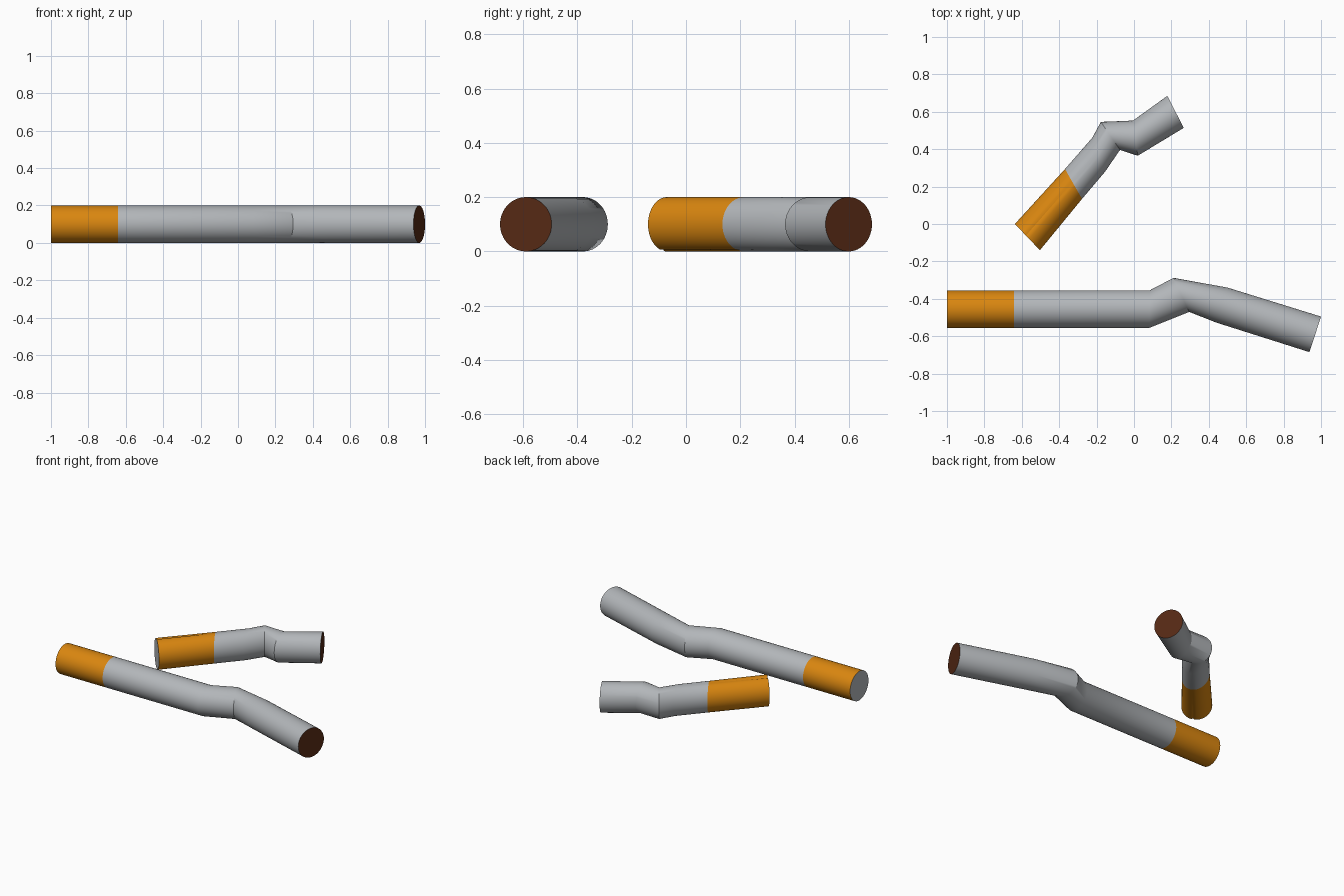
import bpy, bmesh, math
from mathutils import Vector

if "Cube" in bpy.data.objects:
    bpy.data.objects.remove(bpy.data.objects["Cube"])


def material(name, rgb):
    m = bpy.data.materials.new(name)
    m.diffuse_color = (*rgb, 1)
    m.use_nodes = True
    m.node_tree.nodes["Principled BSDF"].inputs["Base Color"].default_value = m.diffuse_color
    return m


paper = material("grey paper", (0.45, 0.47, 0.49))
orange = material("orange filter wrap", (0.70, 0.24, 0.005))
brown = material("dark brown filling", (0.09, 0.022, 0.007))
SIDES, RADIUS = 48, 0.1


def bent_stub(name, rings, dents=()):
    """Tube through rings, each given by its two edge points in top view."""
    bm = bmesh.new()
    loops = []
    for i, (ax, ay, bx, by) in enumerate(rings):
        a, b = Vector((ax, ay, RADIUS)), Vector((bx, by, RADIUS))
        centre, half = (a + b) / 2, (a - b) / 2
        loop = []
        for k in range(SIDES):
            t = math.tau * k / SIDES
            # small lengthwise crease in the crushed wrap
            r = dents[i] if i < len(dents) and k in (11, 34) else 1.0
            p = centre + half * math.cos(t) * r
            p.z += RADIUS * math.sin(t) * r
            loop.append(bm.verts.new(p))
        loops.append(loop)
    for i in range(len(loops) - 1):
        for k in range(SIDES):
            n = (k + 1) % SIDES
            f = bm.faces.new((loops[i][k], loops[i][n], loops[i + 1][n], loops[i + 1][k]))
            f.material_index = 1 if i == 0 else 0
    # filter end and burnt end
    bm.faces.new(loops[0]).material_index = 0
    bm.faces.new(loops[-1]).material_index = 2
    bmesh.ops.recalc_face_normals(bm, faces=bm.faces)
    me = bpy.data.meshes.new(name)
    bm.to_mesh(me)
    bm.free()
    for m in (paper, orange, brown):
        me.materials.append(m)
    ob = bpy.data.objects.new(name, me)
    bpy.context.collection.objects.link(ob)
    bpy.ops.object.select_all(action='DESELECT')
    ob.select_set(True)
    bpy.context.view_layer.objects.active = ob
    bpy.ops.object.shade_smooth_by_angle(angle=math.radians(30))


# long gently bent stub
bent_stub("long_stub", [
    (-1.0, -0.355, -1.0, -0.555), (-0.642, -0.355, -0.642, -0.555),
    (0.083, -0.355, 0.083, -0.555), (0.212, -0.288, 0.295, -0.47),
    (0.50, -0.34, 0.44, -0.527), (1.0, -0.495, 0.938, -0.685)])

# short crumpled stub
bent_stub("short_stub", [
    (-0.637, 0.0, -0.503, -0.14), (-0.369, 0.294, -0.278, 0.134),
    (-0.224, 0.46, -0.155, 0.279), (-0.177, 0.546, -0.075, 0.396),
    (-0.005, 0.553, 0.02, 0.365), (0.178, 0.685, 0.266, 0.514)],
    dents=(0.93, 0.98))
